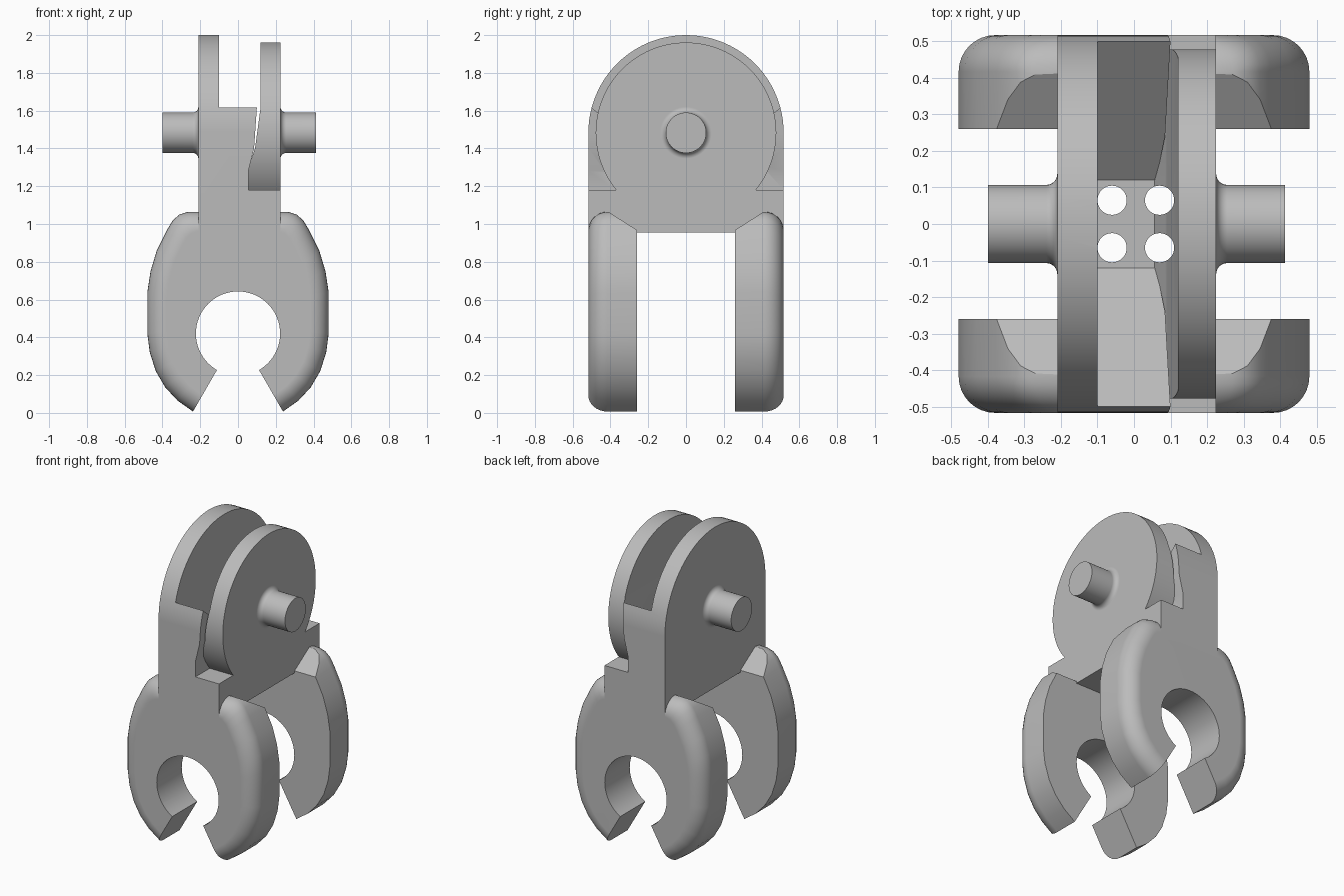
import bpy, bmesh
from math import sin, cos, pi, radians

cube = bpy.data.objects.get("Cube")
if cube:
    bpy.data.objects.remove(cube, do_unlink=True)

grey = bpy.data.materials.new("light_grey")
grey.use_nodes = True
COLOUR = (0.5, 0.5, 0.5, 1)
grey.diffuse_color = COLOUR
grey.node_tree.nodes["Principled BSDF"].inputs["Base Color"].default_value = COLOUR

PIVOT = 1.483      # height of the pin axis
HALF = 0.517       # half depth of the body
INNER = 0.26       # inner face of the jaws


def loft(name, rings):
    """Skin a list of equal rings and cap both ends."""
    bm = bmesh.new()
    loops = [[bm.verts.new(p) for p in ring] for ring in rings]
    n = len(loops[0])
    for a, b in zip(loops, loops[1:]):
        for i in range(n):
            j = (i + 1) % n
            bm.faces.new((a[i], a[j], b[j], b[i]))
    bm.faces.new(loops[0])
    bm.faces.new(loops[-1])
    bmesh.ops.recalc_face_normals(bm, faces=bm.faces)
    mesh = bpy.data.meshes.new(name)
    bm.to_mesh(mesh)
    bm.free()
    mesh.materials.append(grey)
    obj = bpy.data.objects.new(name, mesh)
    bpy.context.collection.objects.link(obj)
    return obj


def prism(name, pts, axis, lo, hi):
    """Extrude a 2D outline along one axis."""
    place = {"x": lambda p, t: (t, p[0], p[1]),
             "y": lambda p, t: (p[0], t, p[1]),
             "z": lambda p, t: (p[0], p[1], t)}[axis]
    return loft(name, [[place(p, t) for p in pts] for t in (lo, hi)])


def circle(u, v, r, n=64):
    return [(u + r * cos(2 * pi * i / n), v + r * sin(2 * pi * i / n)) for i in range(n)]


def combine(obj, tool, operation):
    mod = obj.modifiers.new("combine", "BOOLEAN")
    mod.operation, mod.solver, mod.object = operation, "EXACT", tool
    bpy.context.view_layer.objects.active = obj
    bpy.ops.object.modifier_apply(modifier=mod.name)
    bpy.data.objects.remove(tool, do_unlink=True)


# Body: an arched block from side to side
arch = [(HALF * cos(pi * i / 48), PIVOT + HALF * sin(pi * i / 48)) for i in range(49)]
body = prism("clevis_body", arch + [(-HALF, 0.955), (HALF, 0.955)], "x", -0.21, 0.225)

# Valley between the two plates
valley = [(-0.6, 2.1), (-0.6, 1.7), (-0.12, 1.3), (0.12, 1.3), (0.6, 1.7), (0.6, 2.1)]
combine(body, prism("valley_cutter", valley, "x", -0.1, 0.4), "DIFFERENCE")

# Side recess, leaving ledges front and back
recess = [(0.1, 2.1), (0.1, 1.62), (0.085, 1.4), (0.055, 1.28), (0.055, 1.18), (0.4, 1.18), (0.4, 2.1)]
combine(body, prism("recess_cutter", recess, "y", -0.7, 0.7), "DIFFERENCE")

# Smaller disc plate, thickened toward its root
disc = prism("disc_plate", circle(0, PIVOT, 0.478, 96), "x", 0, 0.225)
section = [(0.12, 2.1), (0.12, 1.62), (0.09, 1.4), (0.05, 1.28), (0.05, 1.17), (0.3, 1.17), (0.3, 2.1)]
combine(disc, prism("disc_section", section, "y", -0.7, 0.7), "INTERSECT")
combine(body, disc, "UNION")

# Jaws: rounded outline, soft outer edge, sharp inner edge
half_outline = [(0.2, 1.065), (0.27, 1.063), (0.31, 1.05), (0.345, 1.02), (0.375, 0.97),
                (0.43, 0.86), (0.463, 0.75), (0.48, 0.64), (0.48, 0.42), (0.467, 0.32),
                (0.435, 0.22), (0.385, 0.135), (0.32, 0.065), (0.235, 0.005), (0.12, -0.06)]
outline = half_outline + [(-x, z) for x, z in reversed(half_outline)]
MID, ROUND, STEPS = 0.5, 0.1, 8
for side in (-1, 1):
    rings = [[(x, side * INNER, z) for x, z in outline]]
    for k in range(STEPS + 1):
        a = pi / 2 * k / STEPS
        inset = ROUND * (1 - cos(a))
        sx, sz = 1 - inset / 0.48, 1 - inset / 0.565
        y = side * (HALF - ROUND + ROUND * sin(a))
        rings.append([(x * sx, y, MID + (z - MID) * sz) for x, z in outline])
    jaw = loft("jaw", rings)
    # Slope on the inner top shoulder
    shoulder = [(side * 0.42, 1.07), (side * 0.2, 0.93), (side * 0.2, 1.2), (side * 0.42, 1.2)]
    combine(jaw, prism("shoulder_cutter", shoulder, "x", -0.6, 0.6), "DIFFERENCE")
    # Round seat and flared mouth
    combine(jaw, prism("seat_cutter", circle(0, 0.42, 0.223), "y", -0.7, 0.7), "DIFFERENCE")
    mouth = [(0, 0.42), (0.4, 0.42 - 0.4 / 0.577), (-0.4, 0.42 - 0.4 / 0.577)]
    combine(jaw, prism("mouth_cutter", mouth, "y", -0.7, 0.7), "DIFFERENCE")
    combine(body, jaw, "UNION")

# Four vertical drain holes
for x in (-0.06, 0.07):
    for y in (-0.065, 0.065):
        combine(body, prism("hole_cutter", circle(x, y, 0.04, 32), "z", 0.8, 2.1), "DIFFERENCE")

# Pins with a small fillet at the root
for name, sign, start, end in (("right_pin", -1, 0.205, 0.4), ("left_pin", 1, 0.22, 0.413)):
    steps = [(start, 0.137)]
    for k in range(7):
        a = radians(15 * k)
        steps.append((start + 0.005 + 0.03 * (1 - cos(a)), 0.137 - 0.03 * sin(a)))
    steps.append((end, 0.107))
    combine(body, loft(name, [[(sign * x, y, z) for y, z in circle(0, PIVOT, r, 48)]
                              for x, r in steps]), "UNION")

# Smooth curved faces, keep edges crisp
bpy.ops.object.select_all(action="DESELECT")
body.select_set(True)
bpy.context.view_layer.objects.active = body
bpy.ops.object.shade_smooth_by_angle(angle=radians(28))
weighted = body.modifiers.new("even_shading", "WEIGHTED_NORMAL")
weighted.keep_sharp = True
